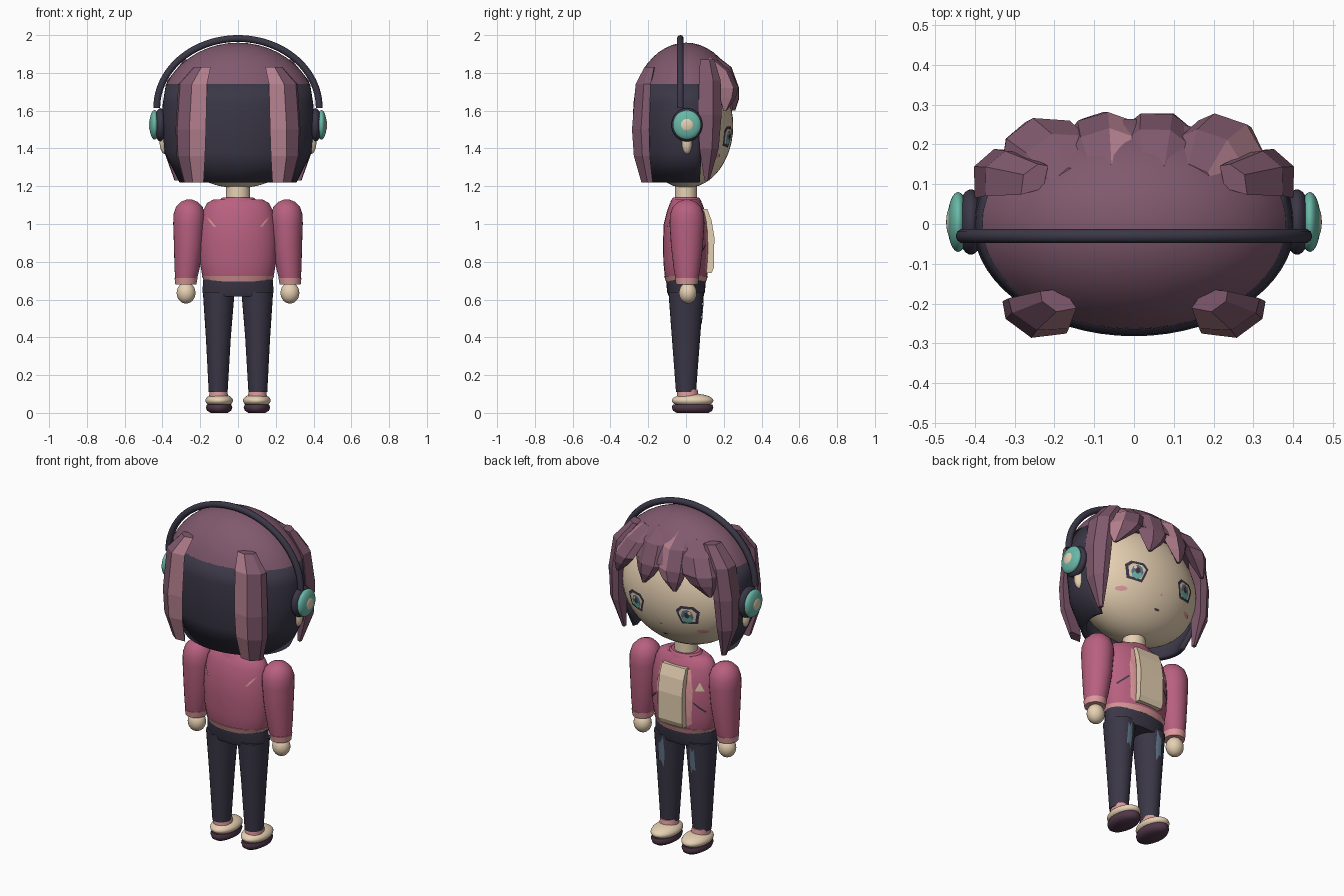
import bpy, bmesh
from math import sin, cos, pi, sqrt, radians
from mathutils import Vector, Matrix

if "Cube" in bpy.data.objects:
    bpy.data.objects.remove(bpy.data.objects["Cube"])


def material(name, hexcode):
    rgb = [int(hexcode[i:i + 2], 16) / 255 for i in (0, 2, 4)]
    lin = [c / 12.92 if c < 0.04 else ((c + 0.055) / 1.055) ** 2.4 for c in rgb]
    m = bpy.data.materials.new(name)
    m.use_nodes = True
    m.diffuse_color = (*lin, 1)
    m.node_tree.nodes["Principled BSDF"].inputs["Base Color"].default_value = (*lin, 1)
    return m


HAIR = material("plum hair", "80596d")
DARK = material("dark navy", "3b3747")
STREAK = material("mauve streak", "b37f8d")
SKIN = material("cream", "e6d0b2")
JACKET = material("rose jacket", "b8607f")
TRIM = material("light pink", "dd9a9c")
TEAL = material("teal", "6ab8a8")
DENIM = material("faded denim", "5f7488")
SOLE = material("plum sole", "51384a")


def finish(name, bm, mats, smooth=True, mirror=False):
    bmesh.ops.recalc_face_normals(bm, faces=bm.faces)
    me = bpy.data.meshes.new(name)
    bm.to_mesh(me)
    bm.free()
    for m in mats if isinstance(mats, (list, tuple)) else [mats]:
        me.materials.append(m)
    me.polygons.foreach_set("use_smooth", [smooth] * len(me.polygons))
    if smooth:
        me.set_sharp_from_angle(angle=radians(40))
    ob = bpy.data.objects.new(name, me)
    bpy.context.collection.objects.link(ob)
    if mirror:
        ob.modifiers.new("Mirror", 'MIRROR')
    return ob


def ellipsoid(name, c, r, mat, mirror=False, cut=None, seg=40):
    bm = bmesh.new()
    bmesh.ops.create_uvsphere(bm, u_segments=seg, v_segments=seg // 2, radius=1,
                              matrix=Matrix.Translation(c) @ Matrix.Diagonal((*r, 1)))
    if cut:
        res = bmesh.ops.bisect_plane(bm, geom=bm.verts[:] + bm.edges[:] + bm.faces[:],
                                     plane_co=(0, 0, cut), plane_no=(0, 0, -1), clear_outer=True)
        bmesh.ops.contextual_create(bm, geom=[g for g in res["geom_cut"] if isinstance(g, bmesh.types.BMEdge)])
    return finish(name, bm, mat, True, mirror)


def skin_rings(bm, rings, closed=True):
    """Bridge rows of points, capping both ends when the rows are closed."""
    rows = [[bm.verts.new(p) for p in ring] for ring in rings]
    n = len(rows[0])
    faces = []
    for a, b in zip(rows, rows[1:]):
        for i in range(n if closed else n - 1):
            j = (i + 1) % n
            faces.append((i, bm.faces.new((a[i], a[j], b[j], b[i]))))
    if closed:
        bm.faces.new(rows[0])
        bm.faces.new(rows[-1])
    return faces


def loft(name, rings, mat, mirror=False, n=28):
    """Stack of horizontal ellipses given as x, y, z, rx, ry."""
    bm = bmesh.new()
    skin_rings(bm, [[(x + rx * cos(2 * pi * i / n), y + ry * sin(2 * pi * i / n), z) for i in range(n)]
                    for x, y, z, rx, ry in rings])
    return finish(name, bm, mat, True, mirror)


def on_loft(rings, side=1):
    def surf(x, z):
        for a, b in zip(rings, rings[1:]):
            if a[2] <= z <= b[2]:
                t = (z - a[2]) / (b[2] - a[2])
                cx, cy, _, rx, ry = [p + (q - p) * t for p, q in zip(a, b)]
                return cy + side * ry * sqrt(max(0, 1 - ((x - cx) / rx) ** 2))
        return 0
    return surf


def plate(name, centre, pts, surf, mat, lift=0.004, mirror=False):
    """Thin polygon that hugs a curved surface."""
    bm = bmesh.new()
    fine = [Vector(p).lerp(Vector(q), t) for p, q in zip(pts, pts[1:] + pts[:1]) for t in (0, 1 / 3, 2 / 3)]

    def place(p, s):
        x, z = centre[0] + p[0] * s, centre[1] + p[1] * s
        y = surf(x, z)
        return (x, y + (lift if y > 0 else -lift), z)
    skin_rings(bm, [[place(p, s) for p in fine] for s in (1, 0.66, 0.33, 0.02)])
    bm.faces.ensure_lookup_table()
    bmesh.ops.delete(bm, geom=[bm.faces[-2]], context='FACES_ONLY')
    ob = finish(name, bm, mat, False, mirror)
    # open sheet: orient it away from the body
    out = 1 if surf(*centre) > 0 else -1
    if ob.data.polygons[0].normal.y * out < 0:
        ob.data.flip_normals()
    return ob


def lock(name, path, streak=None, mirror=False):
    """Faceted hair strand; path rows are x, y, z, half width, half depth."""
    bm = bmesh.new()
    rings = []
    for x, y, z, w, d in path:
        out = Vector((x / 0.16, y / 0.075, 0)).normalized()
        side = Vector((-out.y, out.x, 0))
        rings.append([Vector((x, y, z)) + side * w * cos(a) + out * d * sin(a)
                      for a in map(radians, (0, 45, 100, 180, 270))])
    for i, f in skin_rings(bm, rings):
        f.material_index = int(i == streak)
    return finish(name, bm, [HAIR, STREAK], False, mirror)


# Head and hair mass
HC, HR = (0, 0, 1.52), (0.38, 0.25, 0.33)
ellipsoid("head", HC, HR, SKIN, seg=48)
ellipsoid("hair_cap", (0, 0, 1.58), (0.42, 0.29, 0.38), HAIR, cut=1.735, seg=48)
bm = bmesh.new()
skin_rings(bm, [[(rx * sin(a), -ry * cos(a), z) for a in [radians(-108 + 6 * i) for i in range(37)]]
                for z, rx, ry in ((1.74, 0.382, 0.265), (1.64, 0.398, 0.278), (1.54, 0.405, 0.282),
                                  (1.38, 0.39, 0.27), (1.22, 0.31, 0.235))], closed=False)
under = finish("under_hair", bm, DARK)
sol = under.modifiers.new("Thickness", 'SOLIDIFY')
sol.thickness = 0.03
sol.offset = -1

# Hair strands
lock("back_locks", [(0.19, -0.19, 1.83, 0.05, 0.03), (0.24, -0.225, 1.74, 0.085, 0.04),
                    (0.25, -0.235, 1.5, 0.09, 0.05), (0.25, -0.23, 1.36, 0.085, 0.045),
                    (0.235, -0.205, 1.22, 0.06, 0.03)], 2, True)
lock("side_locks", [(0.25, 0.11, 1.87, 0.05, 0.03), (0.33, 0.125, 1.76, 0.07, 0.045),
                    (0.355, 0.125, 1.58, 0.075, 0.05), (0.355, 0.12, 1.4, 0.06, 0.045),
                    (0.325, 0.11, 1.23, 0.015, 0.012)], None, True)
for s, tag in ((1, "left"), (-1, "right")):
    lock("inner_bang_" + tag, [(s * 0.06, 0.12, 1.9, 0.06, 0.03), (s * 0.07, 0.2, 1.83, 0.085, 0.04),
                               (s * 0.075, 0.24, 1.72, 0.09, 0.04), (s * 0.085, 0.25, 1.66, 0.06, 0.03),
                               (s * 0.1, 0.25, 1.6, 0.012, 0.01)], 2 if s < 0 else None)
    lock("outer_bang_" + tag, [(s * 0.16, 0.11, 1.88, 0.06, 0.03), (s * 0.2, 0.18, 1.81, 0.09, 0.045),
                               (s * 0.245, 0.215, 1.72, 0.095, 0.05), (s * 0.265, 0.215, 1.67, 0.07, 0.04),
                               (s * 0.3, 0.205, 1.6, 0.012, 0.01)], 2 if s > 0 else None)


# Face
def face(x, z):
    return HR[1] * sqrt(max(0, 1 - (x / HR[0]) ** 2 - ((z - HC[2]) / HR[2]) ** 2))


def oval(a, b):
    return [(a * cos(i * pi / 4), b * sin(i * pi / 4)) for i in range(8)]


EYE = (0.165, 1.46)
rim = [(-0.062, 0.025), (-0.035, 0.055), (0.035, 0.057), (0.066, 0.03), (0.05, -0.045), (-0.035, -0.055)]
plate("eye_rims", EYE, rim, face, DARK, 0.003, True)
plate("eye_whites", EYE, [(x * 0.76, z * 0.74) for x, z in rim], face, SKIN, 0.0045, True)
plate("irises", (0.165, 1.457), oval(0.034, 0.041), face, DENIM, 0.006, True)
plate("iris_glow", (0.165, 1.438), oval(0.028, 0.02), face, TEAL, 0.0075, True)
plate("pupils", (0.165, 1.464), oval(0.014, 0.019), face, DARK, 0.0085, True)
plate("eye_glints", (0.18, 1.48), oval(0.009, 0.01), face, SKIN, 0.0095, True)
plate("blush", (0.225, 1.36), oval(0.03, 0.013), face, TRIM, 0.003, True)
plate("nose", (0, 1.375), oval(0.008, 0.006), face, TRIM, 0.004)
plate("mouth", (0, 1.3), oval(0.018, 0.006), face, SOLE, 0.003)
ellipsoid("ears", (0.385, 0.005, 1.43), (0.03, 0.028, 0.06), SKIN, True, seg=20)

# Headphones
CUP = 1.525
ellipsoid("ear_cushions", (0.41, 0.005, CUP), (0.035, 0.082, 0.088), DARK, True)
ellipsoid("ear_cups", (0.442, 0.005, CUP), (0.027, 0.075, 0.078), TEAL, True)
ellipsoid("cup_caps", (0.46, 0.005, CUP), (0.012, 0.038, 0.038), SKIN, True, seg=24)
bm = bmesh.new()
arc = []
for i in range(49):
    a = pi * i / 48
    c, out = Vector((0.43 * cos(a), -0.03, 1.615 + 0.367 * sin(a))), Vector((cos(a), 0, sin(a)))
    arc.append([c + 0.018 * (out * cos(t) + Vector((0, sin(t), 0))) for t in [pi * k / 5 for k in range(10)]])
skin_rings(bm, arc)
finish("headband", bm, DARK)

# Torso
TORSO = [(0, 0, 0.7, 0.178, 0.105), (0, 0, 0.73, 0.19, 0.113), (0, 0, 0.8, 0.202, 0.12),
         (0, 0, 0.9, 0.207, 0.122), (0, 0, 1.0, 0.2, 0.118), (0, 0, 1.07, 0.185, 0.1),
         (0, 0, 1.11, 0.165, 0.085), (0, 0, 1.13, 0.13, 0.07)]
loft("jacket", TORSO, JACKET)
loft("jacket_hem", [(0, 0, 0.695, 0.178, 0.106), (0, 0, 0.725, 0.192, 0.116)], TRIM)
loft("neck", [(0, 0, 1.08, 0.065, 0.06), (0, 0, 1.22, 0.062, 0.058)], SKIN)
loft("collar", [(0, 0, 1.1, 0.105, 0.085), (0, 0, 1.125, 0.1, 0.08), (0, 0, 1.14, 0.082, 0.068)], JACKET)
bm = bmesh.new()
panel = [(0.08, 1.08), (0.112, 1.08), (0.135, 1.02), (0.15, 0.93), (0.148, 0.77), (0.135, 0.74), (0.08, 0.74)]
skin_rings(bm, [[(x, y, z) for y, z in panel] for x in (-0.078, 0.078)])
finish("shirt_panel", bm, SKIN, False)
front, back = on_loft(TORSO), on_loft(TORSO, -1)
plate("lapels", (0.096, 0.9), [(-0.018, -0.16), (0.012, -0.14), (0.02, 0.06), (0.0, 0.17), (-0.018, 0.17)],
      front, TRIM, mirror=True)
plate("pocket_slashes", (0.148, 0.86), [(-0.03, 0.024), (-0.026, 0.032), (0.03, -0.02), (0.026, -0.028)],
      front, DARK, mirror=True)
plate("chest_badge", (-0.148, 0.98), [(-0.022, -0.022), (0.022, -0.022), (0, 0.028)], front, SKIN)
plate("back_slashes", (0.14, 1.005), [(-0.026, -0.022), (-0.008, -0.018), (0.026, 0.03), (0.012, 0.022)],
      back, TRIM, mirror=True)

# Arms
loft("sleeves", [(0.275, 0.005, 0.7, 0.056, 0.058), (0.27, 0.005, 0.76, 0.066, 0.07),
                 (0.262, 0.005, 0.88, 0.077, 0.084), (0.259, 0.005, 1.0, 0.084, 0.092),
                 (0.258, 0.005, 1.05, 0.084, 0.09), (0.258, 0.005, 1.09, 0.071, 0.075),
                 (0.258, 0.005, 1.117, 0.045, 0.048), (0.258, 0.005, 1.13, 0.012, 0.012)], JACKET, True)
loft("cuffs", [(0.276, 0.005, 0.68, 0.056, 0.058), (0.275, 0.005, 0.715, 0.061, 0.064)], TRIM, True)
ellipsoid("hands", (0.275, 0.01, 0.635), (0.05, 0.047, 0.056), SKIN, True, seg=24)

# Legs and feet
LEG = [(0.105, 0, 0.11, 0.05, 0.053), (0.104, 0, 0.4, 0.066, 0.075), (0.102, 0, 0.64, 0.084, 0.093)]
loft("trouser_legs", LEG, DARK, True)
loft("trouser_hips", [(0, 0, 0.615, 0.182, 0.09), (0, 0, 0.64, 0.188, 0.1), (0, 0, 0.705, 0.185, 0.106)], DARK)
plate("faded_patches", (0.1, 0.55), [(-0.012, -0.1), (0.004, -0.06), (0.02, -0.07), (0.016, 0.06),
                                     (0.004, 0.04), (-0.016, 0.085), (-0.02, -0.02)],
      on_loft(LEG), DENIM, mirror=True)
loft("socks", [(0.102, 0.01, 0.07, 0.052, 0.06), (0.104, 0.008, 0.125, 0.046, 0.053)], TRIM, True)
ellipsoid("shoes", (0.1, 0.035, 0.065), (0.073, 0.11, 0.037), SKIN, True)
loft("soles", [(0.1, 0.035, 0, 0.045, 0.085), (0.1, 0.035, 0.012, 0.064, 0.104),
               (0.1, 0.035, 0.03, 0.07, 0.11), (0.1, 0.035, 0.045, 0.064, 0.104)], SOLE, True)
